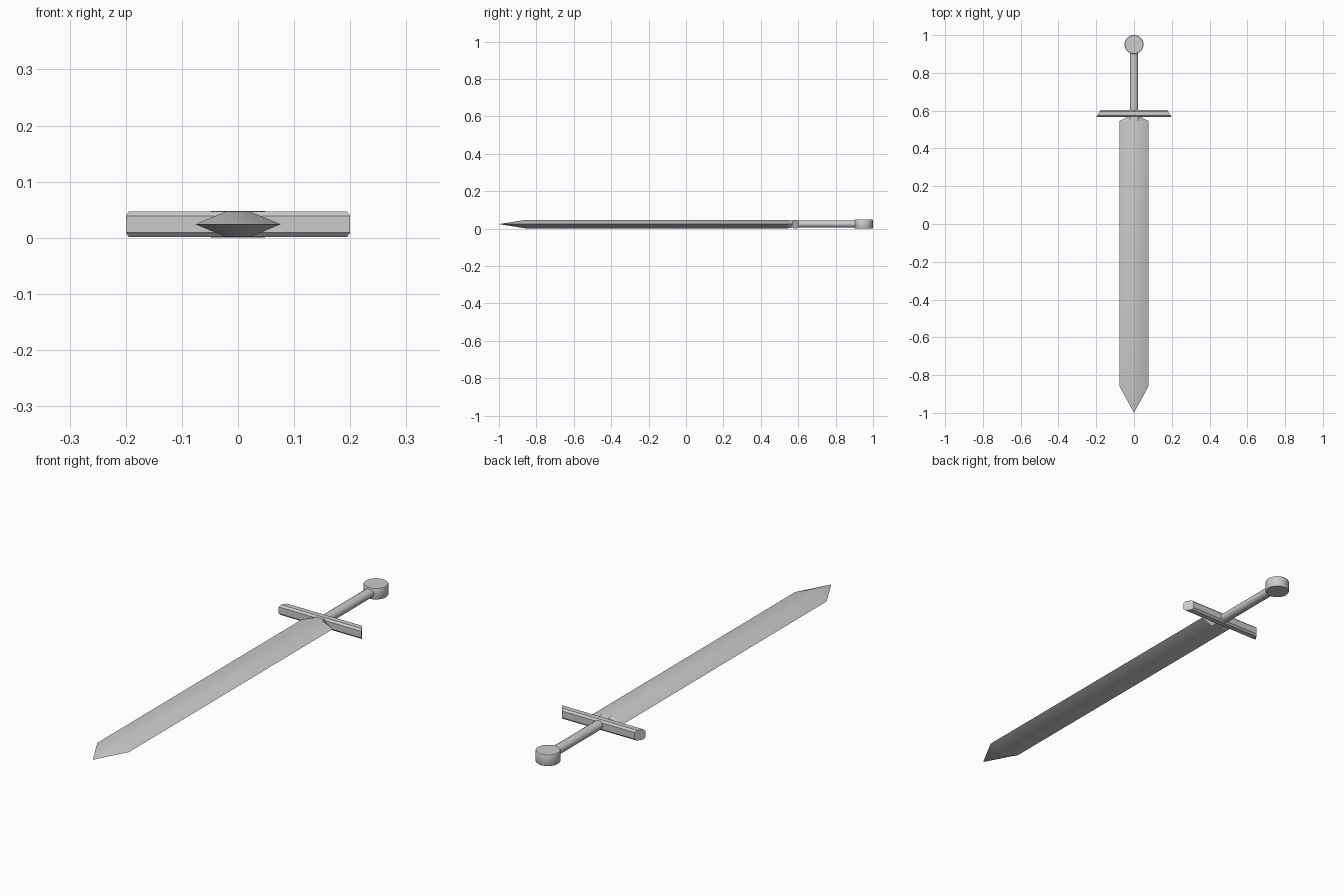
import bpy, bmesh, math
from math import radians, sin, cos, pi

if "Cube" in bpy.data.objects:
    bpy.data.objects.remove(bpy.data.objects["Cube"])

CZ = 0.024  # height of the sword's mid plane


def finish(name, bm, smooth=True):
    bmesh.ops.recalc_face_normals(bm, faces=bm.faces)
    mesh = bpy.data.meshes.new(name)
    bm.to_mesh(mesh)
    bm.free()
    ob = bpy.data.objects.new(name, mesh)
    bpy.context.collection.objects.link(ob)
    bpy.ops.object.select_all(action='DESELECT')
    ob.select_set(True)
    bpy.context.view_layer.objects.active = ob
    if smooth:
        bpy.ops.object.shade_smooth_by_angle(angle=radians(30))
    return ob


def loft(name, rings, tip=None, smooth=True):
    """Bridge equal-length rings of points, ending in a cap or a point."""
    bm = bmesh.new()
    loops = [[bm.verts.new(p) for p in r] for r in rings]
    n = len(loops[0])
    for a, b in zip(loops, loops[1:]):
        for i in range(n):
            j = (i + 1) % n
            bm.faces.new((a[i], a[j], b[j], b[i]))
    bm.faces.new(loops[-1])
    if tip:
        t = bm.verts.new(tip)
        for i in range(n):
            bm.faces.new((loops[0][i], loops[0][(i + 1) % n], t))
    else:
        bm.faces.new(loops[0])
    return finish(name, bm, smooth)


# Blade: flattened hexagon, pointed tip, shoulders narrowing into the guard
def blade_ring(y, edge, flat, h):
    return [(x, y, CZ + z) for x, z in
            ((-edge, 0), (-flat, h), (flat, h), (edge, 0), (flat, -h), (-flat, -h))]


loft("blade", [blade_ring(-0.86, 0.076, 0.022, 0.0225),
               blade_ring(0.545, 0.076, 0.022, 0.0225),
               blade_ring(0.568, 0.034, 0.02, 0.018),
               blade_ring(0.585, 0.022, 0.018, 0.016)], tip=(0, -1, CZ))

# Crossguard: chamfered bar whose ends slant inwards towards the grip
Y0, Y1, H, C = 0.566, 0.604, 0.0225, 0.008
profile = [(Y0, -H + C), (Y0 + C, -H), (Y1 - C, -H), (Y1, -H + C),
           (Y1, H - C), (Y1 - C, H), (Y0 + C, H), (Y0, H - C)]
loft("crossguard", [[(s * (0.2 - 0.025 * (y - Y0) / (Y1 - Y0)), y, CZ + z)
                     for y, z in profile] for s in (-1, 1)], smooth=False)

# Grip: slim rod from the guard into the pommel
loft("grip", [[(0.022 * cos(2 * pi * i / 16), y, CZ + 0.019 * sin(2 * pi * i / 16))
               for i in range(16)] for y in (0.59, 0.92)])

# Pommel: flat disc with softened rims
loft("pommel", [[(r * cos(2 * pi * i / 32), 0.95 + r * sin(2 * pi * i / 32), z)
                 for i in range(32)]
                for r, z in ((0.048, 0), (0.05, 0.004), (0.05, 0.044), (0.048, 0.048))])
